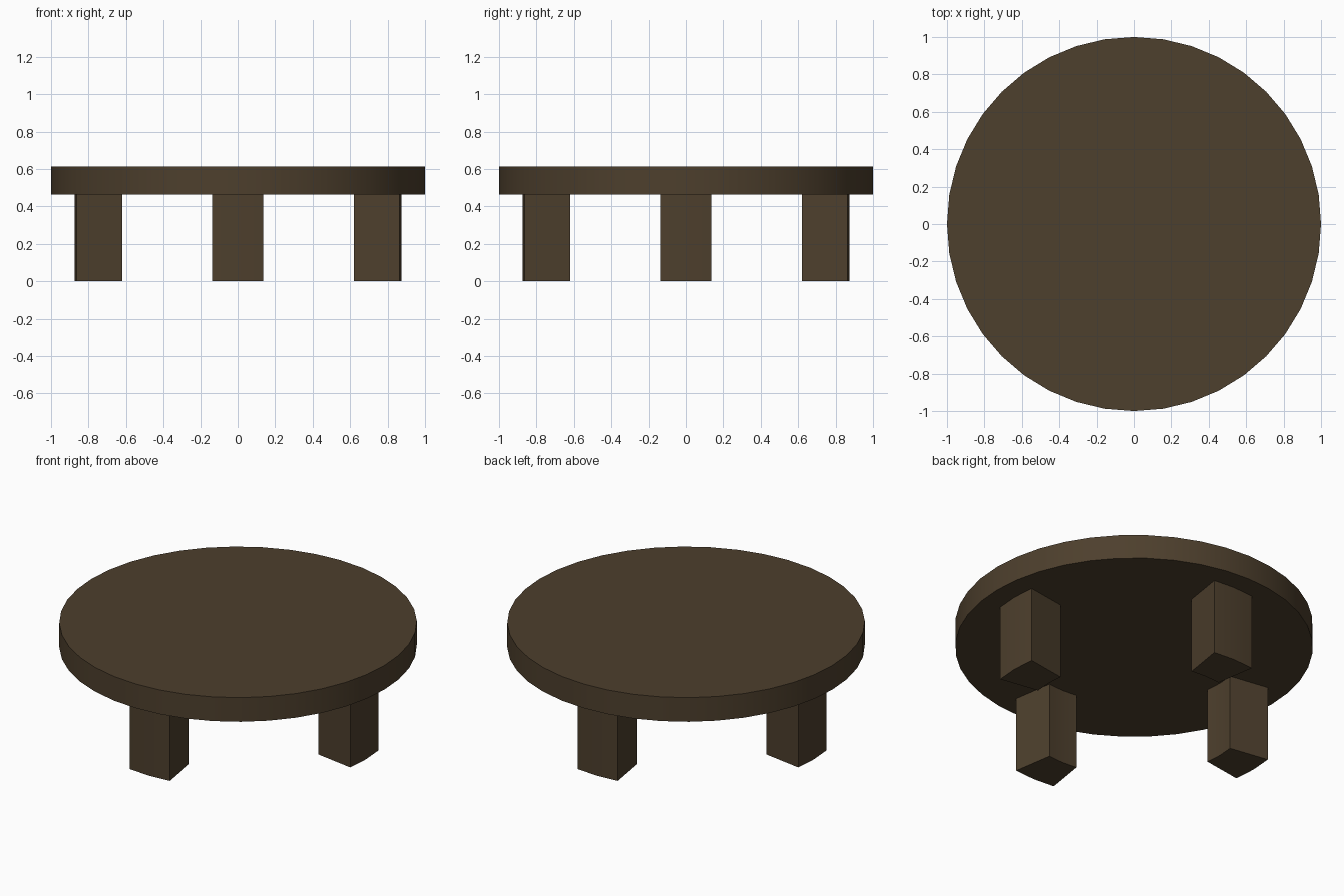
import bpy, bmesh, math

if "Cube" in bpy.data.objects:
    bpy.data.objects.remove(bpy.data.objects["Cube"])

TOP_Z, UNDER_Z = 0.614, 0.465
STEP = math.radians(9)  # 40-sided circle

wood = bpy.data.materials.new("dark_wood")
wood.diffuse_color = (0.075, 0.05, 0.026, 1)
wood.use_nodes = True
wood.node_tree.nodes["Principled BSDF"].inputs["Base Color"].default_value = wood.diffuse_color


def polar(r, a):
    return (r * math.cos(a), r * math.sin(a))


def prism(name, outline, z0, z1):
    """Extrude a flat outline between two heights."""
    bm = bmesh.new()
    face = bm.faces.new([bm.verts.new((x, y, z0)) for x, y in outline])
    ext = bmesh.ops.extrude_face_region(bm, geom=[face])
    verts = [g for g in ext["geom"] if isinstance(g, bmesh.types.BMVert)]
    bmesh.ops.translate(bm, verts=verts, vec=(0, 0, z1 - z0))
    bmesh.ops.recalc_face_normals(bm, faces=bm.faces)
    mesh = bpy.data.meshes.new(name)
    bm.to_mesh(mesh)
    bm.free()
    mesh.materials.append(wood)
    obj = bpy.data.objects.new(name, mesh)
    bpy.context.collection.objects.link(obj)
    bpy.ops.object.select_all(action="DESELECT")
    obj.select_set(True)
    bpy.context.view_layer.objects.active = obj
    bpy.ops.object.shade_smooth_by_angle(angle=math.radians(30))
    return obj


# Round table top
prism("table_top", [polar(1, i * STEP) for i in range(40)], UNDER_Z, TOP_Z)

# Four legs, each a short segment of a ring
for i, side in enumerate(("right", "back", "left", "front")):
    mid = i * math.pi / 2
    outer = [polar(0.873, mid + k * STEP) for k in (-1, 0, 1)]
    inner = [polar(0.627, mid + k * STEP) for k in (1, 0, -1)]
    prism(side + "_leg", outer + inner, 0, UNDER_Z)
